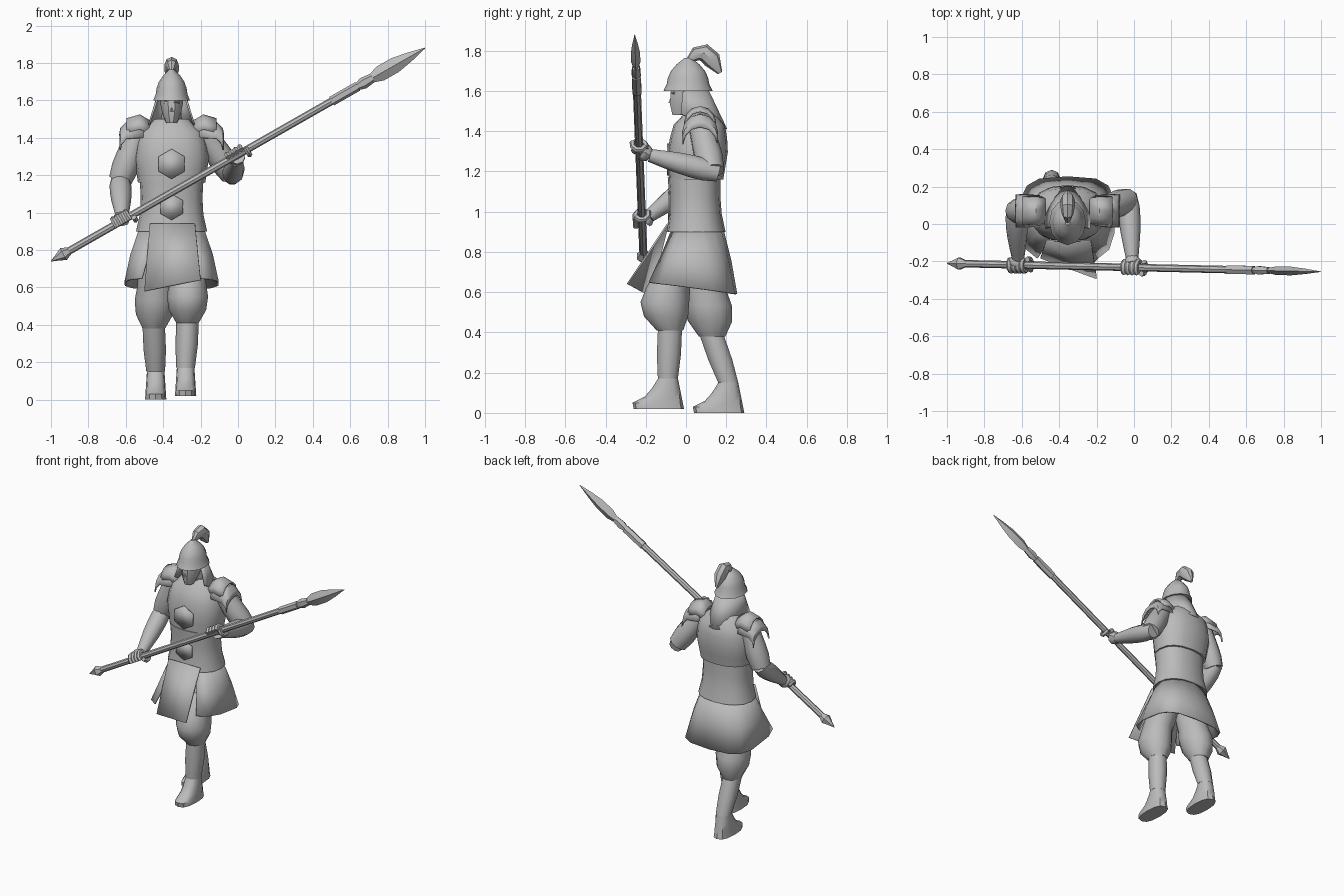
import bpy, bmesh
from math import sin, cos, pi, radians, copysign
from mathutils import Vector

if "Cube" in bpy.data.objects:
    bpy.data.objects.remove(bpy.data.objects["Cube"])

SHADE = (0.5, 0.5, 0.5, 1)
grey = bpy.data.materials.new("plain grey")
grey.use_nodes = True
grey.diffuse_color = SHADE
grey.node_tree.nodes["Principled BSDF"].inputs["Base Color"].default_value = SHADE

X_AXIS, Y_AXIS, Z_AXIS = Vector((1, 0, 0)), Vector((0, 1, 0)), Vector((0, 0, 1))
MIDDLE = -0.355  # body centre line


def centre(y, z):
    return Vector((MIDDLE, y, z))


def finish(name, bm, angle, thickness=0):
    bmesh.ops.recalc_face_normals(bm, faces=bm.faces)
    mesh = bpy.data.meshes.new(name)
    bm.to_mesh(mesh)
    bm.free()
    mesh.materials.append(grey)
    part = bpy.data.objects.new(name, mesh)
    bpy.context.collection.objects.link(part)
    bpy.ops.object.select_all(action='DESELECT')
    part.select_set(True)
    bpy.context.view_layer.objects.active = part
    bpy.ops.object.shade_smooth_by_angle(angle=radians(angle))
    if thickness:
        solidify = part.modifiers.new("thickness", 'SOLIDIFY')
        solidify.thickness = thickness
        solidify.offset = 0


def bridge(bm, rows, closed):
    count = len(rows[0])
    for lower, upper in zip(rows, rows[1:]):
        for i in range(count if closed else count - 1):
            j = (i + 1) % count
            bm.faces.new((lower[i], lower[j], upper[j], upper[i]))


def squared(value, power):
    return copysign(abs(value) ** power, value)


def loft(name, points, widths, depths, sides=10, across=None, power=1, angle=40):
    """Closed body through rings that lie level, or square to the path if across is given."""
    bm, rows = bmesh.new(), []
    last = len(points) - 1
    for k, point in enumerate(points):
        u, v = X_AXIS, Y_AXIS
        if across:
            along = (points[min(k + 1, last)] - points[max(k - 1, 0)]).normalized()
            u = along.cross(across).normalized()
            v = u.cross(along)
        row = []
        for i in range(sides):
            turn = 2 * pi * i / sides
            row.append(bm.verts.new(point + u * widths[k] * squared(cos(turn), power)
                                    + v * depths[k] * squared(sin(turn), power)))
        rows.append(row)
    bridge(bm, rows, True)
    bm.faces.new(rows[0])
    bm.faces.new(rows[-1])
    finish(name, bm, angle)


def limb(name, start, end, widths, depth=1, bow=Vector(), **options):
    """Evenly spaced rings from start to end, with the middle pushed out by bow."""
    steps = [k / (len(widths) - 1) for k in range(len(widths))]
    points = [start.lerp(end, t) + bow * sin(pi * t) for t in steps]
    loft(name, points, widths, [w * depth for w in widths], **options)


def sheet(name, rows, thickness=.01, angle=40):
    bm = bmesh.new()
    bridge(bm, [[bm.verts.new(p) for p in row] for row in rows], False)
    finish(name, bm, angle, thickness)


def wrap(y, z, width, front, back, opening, drop=0, power=1):
    """Points around the body, open at the front, lower at the back by drop."""
    row = []
    for k in range(13):
        turn = radians(opening + (180 - 2 * opening) * k / 12)
        c, s = squared(cos(turn), power), squared(sin(turn), power)
        row.append(centre(y + s * (back if s > 0 else front), z - drop * s) + X_AXIS * width * c)
    return row


def plate(name, y, z, radius):
    bm = bmesh.new()
    corners = [radians(30 + 60 * k) for k in range(6)]
    bm.faces.new([bm.verts.new(centre(y, z + radius * sin(a)) + X_AXIS * radius * cos(a))
                  for a in corners])
    finish(name, bm, 30, .01)


# Torso, waist and neck
limb("cuirass", centre(.05, 1.16), centre(.07, 1.5), [.18, .19, .2, .19, .17, .09],
     depth=.75, sides=16, power=.85)
limb("waist_guard", centre(.05, .9), centre(.04, 1.17), [.19, .17, .165, .17],
     depth=.77, sides=16, power=.85)
limb("neck", centre(.05, 1.45), centre(.03, 1.55), [.06, .05], sides=8)
plate("chest_plate", -.09, 1.26, .08)
plate("belt_buckle", -.085, 1.03, .07)

# Split skirt flaring to a hem, and the apron swinging forward
sheet("skirt", [wrap(.05, .92, .17, .13, .13, -62),
                wrap(.05, .77, .22, .19, .17, -62, .01, .8),
                wrap(.05, .62, .25, .25, .2, -62, .03, .6)], angle=50)
sheet("front_apron", [[Vector((-.47, -.09, .94)), Vector((-.23, -.09, .94))],
                      [Vector((-.5, -.18, .58)), Vector((-.2, -.29, .64))]])

# Legs: baggy trouser, boot shaft and a foot pointing forward
for side, hip, knee, ankle, bulge in (
        ("left", Vector((-.27, 0, .76)), Vector((-.27, -.08, .41)), Vector((-.28, -.09, .17)), -.06),
        ("right", Vector((-.43, .05, .76)), Vector((-.45, .13, .38)), Vector((-.44, .21, .15)), .01)):
    limb(side + "_trouser", hip, knee, [.09, .1, .1, .11, .1, .06],
         depth=1.1, bow=Y_AXIS * bulge, sides=12)
    limb(side + "_boot", knee, ankle, [.06, .06, .05], depth=1.05)
    heights = [k / 5 for k in range(6)]
    lengths = [.125 - .075 * max(0, t * 1.25 - .25) ** .6 for t in heights]
    loft(side + "_foot",
         [ankle + Y_AXIS * (.08 - .03 * t - size) - Z_AXIS * .15 * (1 - t)
          for t, size in zip(heights, lengths)],
         [.057 - .01 * t for t in heights], lengths, sides=12, power=.8)

# Head with nose and brow
limb("head", centre(-.03, 1.48), centre(.01, 1.63), [.03, .05, .06, .066], depth=1.3)
limb("nose", centre(-.075, 1.54), centre(-.065, 1.58), [.013, .006], sides=4)
for direction in (-1, 1):
    outward = X_AXIS * direction
    limb("brow", centre(-.07, 1.59) + outward * .01, centre(-.055, 1.59) + outward * .04,
         [.01, .007], sides=5, across=Z_AXIS)

# Helmet with flared rim, neck cloth and plume
limb("helmet", centre(.01, 1.6), centre(.01, 1.765), [.098, .085, .08, .068, .046, .013],
     depth=1.25, sides=12)
sheet("neck_cloth", [wrap(.01, 1.62, .075, .09, .09, -15),
                     wrap(.01, 1.47, .12, .14, .19, -15, .06)])
limb("plume", centre(.01, 1.75), centre(.17, 1.69), [.012, .035, .045, .045, .012],
     depth=.85, bow=Z_AXIS * .07, sides=8, across=X_AXIS)


# Layered shoulder guards, each an arch repeated outward along the shoulder
def arch(direction, reach, height, radius):
    turns = [pi * k / 6 for k in range(7)]
    return [centre(.07 + radius * cos(a), height - radius * (1 - sin(a)))
            + X_AXIS * direction * reach for a in turns]


for direction, side in ((1, "left"), (-1, "right")):
    sheet(side + "_upper_shoulder_guard",
          [arch(direction, .12, 1.49, .07), arch(direction, .17, 1.52, .075),
           arch(direction, .24, 1.5, .075)])
    sheet(side + "_lower_shoulder_guard",
          [arch(direction, .15, 1.48, .08), arch(direction, .24, 1.48, .085),
           arch(direction, .27, 1.45, .085), arch(direction, .275, 1.42, .085)])

# Spear slanting across the body
BUTT, TIP = Vector((-1, -.21, .74)), Vector((1, -.255, 1.88))
SHAFT = (TIP - BUTT).normalized()


def spear(name, first, last, widths, sides=6, depth=1):
    limb(name, BUTT.lerp(TIP, first), BUTT.lerp(TIP, last), widths,
         depth=depth, sides=sides, across=Y_AXIS, angle=30)


spear("spear_shaft", .03, .76, [.02, .02], sides=8)
spear("spear_butt", 0, .05, [.002, .018, .036, .02])
spear("spear_socket", .75, .82, [.026, .026])
spear("spear_collar", .81, .86, [.014, .032, .025], depth=.8)
spear("spear_blade", .84, 1, [.01, .042, .042, .025, .002], sides=4, depth=.55)

# Arms: wide sleeve, forearm, and a hand closed around the shaft
for side, shoulder, elbow, wrist in (
        ("left", Vector((-.19, .07, 1.44)), Vector((-.03, .13, 1.2)), Vector((-.01, -.18, 1.28))),
        ("right", Vector((-.53, .07, 1.44)), Vector((-.63, .07, 1.17)), Vector((-.62, -.18, .98)))):
    limb(side + "_sleeve", shoulder, elbow, [.06, .065, .07, .072, .062], across=Y_AXIS)
    limb(side + "_forearm", elbow.lerp(wrist, -.1), wrist, [.045, .058, .058, .053, .044, .034],
         across=Z_AXIS)
    grip = BUTT.lerp(TIP, (wrist.x - BUTT.x) / (TIP.x - BUTT.x))
    inward = wrist - grip
    inward = (inward - SHAFT * inward.dot(SHAFT)).normalized()
    upward = inward.cross(SHAFT)
    upward *= copysign(1, upward.z)
    limb(side + "_palm", wrist, grip + inward * .015, [.034, .046, .046], depth=.95,
         sides=8, across=Z_AXIS)
    for k in range(5):
        thumb = k == 4
        knuckle = grip + SHAFT * (k - 1.5) * .026
        curl = [pi * step / 4 for step in range(5)]
        loft(side + ("_thumb" if thumb else "_finger"),
             [knuckle + (inward * cos(a) + upward * sin(a) * (-1 if thumb else 1)) * .034
              for a in curl],
             [.015] * 5, [.015] * 5, sides=6, across=SHAFT)
